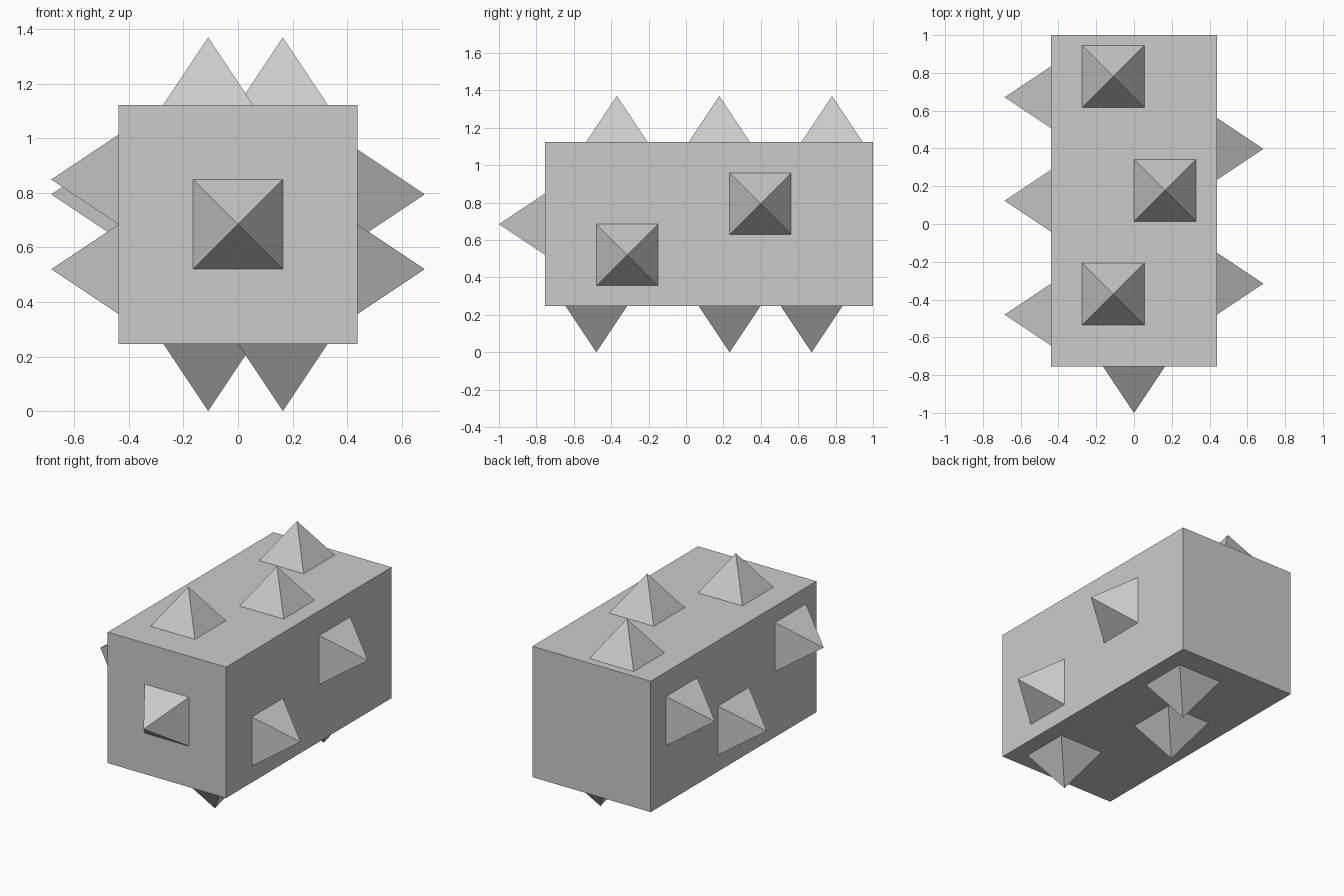
import bpy
from mathutils import Vector
from math import pi, sqrt

if "Cube" in bpy.data.objects:
    bpy.data.objects.remove(bpy.data.objects["Cube"])

U = 2 / 36.5                     # modelling unit: body is 16 x 32 x 16 units
SPIKE_W, SPIKE_H = 6, 4.5
FRONT, BOTTOM = -1 + SPIKE_H * U, SPIKE_H * U


def place(x, y, z):
    """Units measured from the body's centre line, front face and underside."""
    return Vector((x * U, FRONT + y * U, BOTTOM + z * U))


def spike(name, base, normal):
    """Four-sided pyramid standing on a body face, edges parallel to the face."""
    n = Vector(normal)
    bpy.ops.mesh.primitive_cone_add(vertices=4, radius1=SPIKE_W * U / sqrt(2),
                                    radius2=0, depth=SPIKE_H * U)
    ob = bpy.context.object
    ob.name = name
    turn = Vector((0, 0, 1)).rotation_difference(n).to_matrix().to_4x4()
    if n.z < -0.5:
        turn = turn.Rotation(pi, 4, 'X')
    ob.data.transform(turn @ turn.Rotation(pi / 4, 4, 'Z'))
    ob.location = base + n * (SPIKE_H * U / 2)


# Body block
bpy.ops.mesh.primitive_cube_add(size=1, location=place(0, 16, 8))
body = bpy.context.object
body.name = "body"
body.scale = (16 * U, 32 * U, 16 * U)

# Spikes, grouped by the face they stand on
groups = {
    "top_spike": ((0, 0, 1), [(-2, 7, 16), (3, 17, 16), (-2, 28, 16)]),
    "bottom_spike": ((0, 0, -1), [(3, 5, 0), (-2, 18, 0), (3, 26, 0)]),
    "right_spike": ((1, 0, 0), [(8, 8, 5), (8, 21, 10)]),
    "left_spike": ((-1, 0, 0), [(-8, 5, 11), (-8, 16, 5), (-8, 26, 10)]),
    "front_spike": ((0, -1, 0), [(0, 0, 8)]),
}
for name, (normal, spots) in groups.items():
    for i, spot in enumerate(spots, 1):
        spike(f"{name}_{i}", place(*spot), normal)
